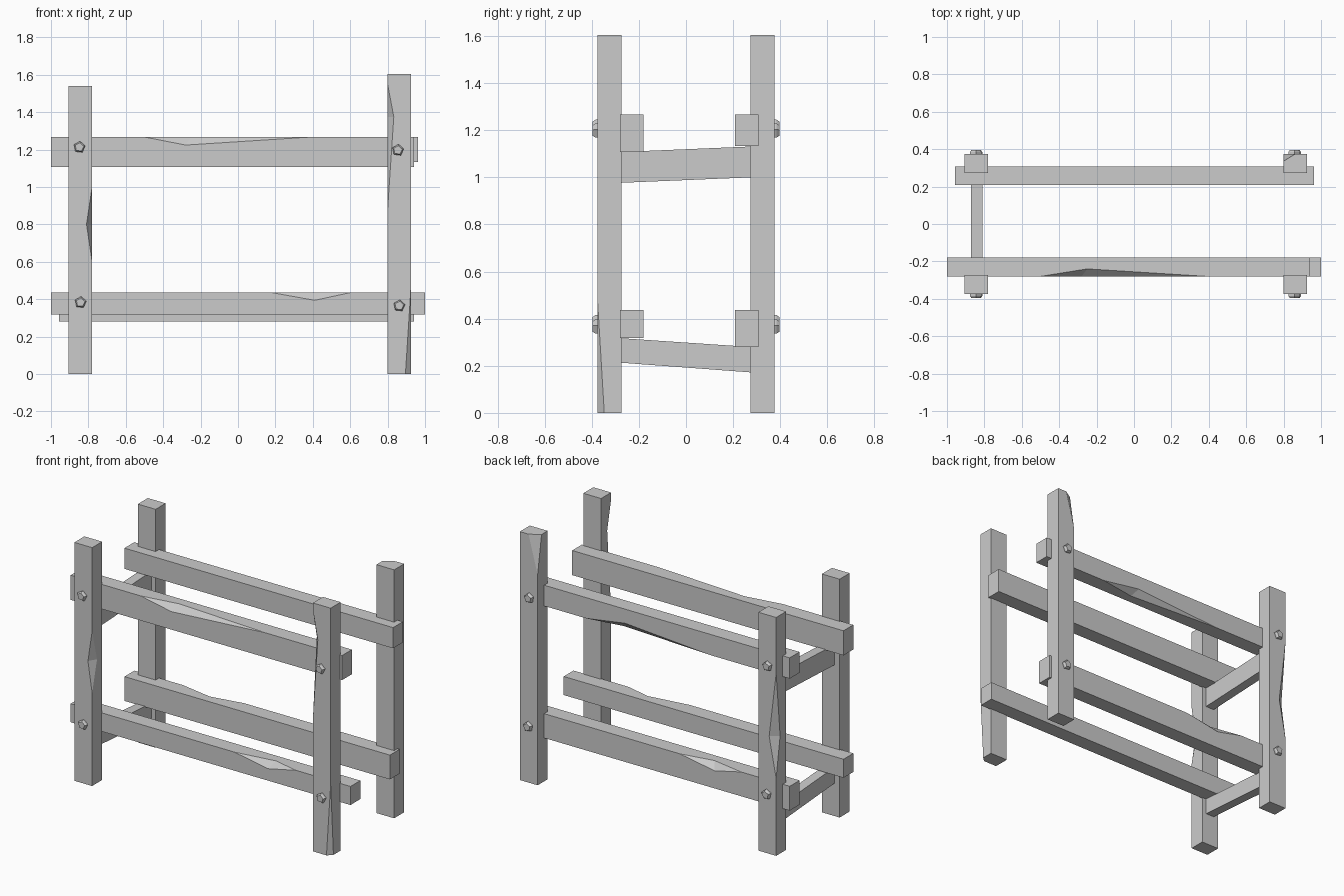
import bpy, bmesh, math
from mathutils import Vector, Matrix

if "Cube" in bpy.data.objects:
    bpy.data.objects.remove(bpy.data.objects["Cube"])


def mesh_object(name, points):
    """Convex hull of a few points as an object."""
    bm = bmesh.new()
    for p in points:
        bm.verts.new(p)
    bmesh.ops.convex_hull(bm, input=bm.verts[:])
    bmesh.ops.dissolve_limit(bm, angle_limit=0.01, verts=bm.verts[:], edges=bm.edges[:])
    bmesh.ops.recalc_face_normals(bm, faces=bm.faces[:])
    me = bpy.data.meshes.new(name)
    bm.to_mesh(me)
    bm.free()
    ob = bpy.data.objects.new(name, me)
    bpy.context.collection.objects.link(ob)
    return ob


def beam(name, x, y, z, chips=()):
    """Box from axis ranges, with splintered notches cut out of its edges."""
    ob = mesh_object(name, [(a, b, c) for a in x for b in y for c in z])
    for chip in chips:
        pts = [Vector(p) for p in chip]        # edge start, edge end, two inner points
        mid = (pts[2] + pts[3]) / 2
        cutter = mesh_object("chip_cutter", [mid + (p - mid) * 1.5 for p in pts])
        cutter.hide_render = True
        mod = ob.modifiers.new("chip", 'BOOLEAN')
        mod.operation, mod.solver, mod.object = 'DIFFERENCE', 'EXACT', cutter
        bpy.context.view_layer.objects.active = ob
        bpy.ops.object.modifier_apply(modifier=mod.name)
        bpy.data.objects.remove(cutter)
    return ob


def post_chip(x, y, z0, z1, zm, dx, dy):
    return [(x, y, z0), (x, y, z1), (x + dx, y, zm), (x, y + dy, zm)]


def rail_chip(y, z, x0, x1, xm, dy, dz):
    return [(x0, y, z), (x1, y, z), (xm, y, z + dz), (xm + 0.03, y + dy, z)]


# Corner posts
L, R = (-0.907, -0.78), (0.798, 0.925)
F, B = (-0.375, -0.273), (0.273, 0.375)
beam("front_left_post", L, F, (0, 1.54),
     [post_chip(-0.78, -0.375, 0.6, 1.0, 0.8, -0.03, 0.05)])
beam("front_right_post", R, F, (0, 1.605),
     [post_chip(0.798, -0.375, 0.85, 1.56, 1.375, 0.035, 0.04),
      post_chip(0.925, -0.375, 0.47, -0.4, 0, -0.03, 0.028)])
beam("back_left_post", L, B, (0, 1.54),
     [post_chip(-0.907, 0.375, 0.5, 1.18, 0.76, 0.05, -0.04)])
beam("back_right_post", R, B, (0, 1.605),
     [post_chip(0.798, 0.375, 1.36, 1.85, 1.605, 0.065, -0.04)])

# Long rails on the inner side of the posts
RF, RB = (-0.28, -0.18), (0.208, 0.308)
beam("front_upper_rail", (-1.0, 0.94), RF, (1.108, 1.267),
     [rail_chip(-0.28, 1.267, -0.5, 0.39, -0.28, 0.04, -0.043)])
beam("front_lower_rail", (-1.0, 1.0), RF, (0.317, 0.437),
     [rail_chip(-0.28, 0.437, 0.17, 0.61, 0.41, 0.04, -0.043)])
beam("back_upper_rail", (-0.957, 0.963), RB, (1.133, 1.267),
     [rail_chip(0.308, 1.133, -0.39, 0.5, 0.22, -0.04, 0.043)])
beam("back_lower_rail", (-0.957, 0.94), RB, (0.28, 0.437),
     [rail_chip(0.308, 0.437, -0.61, -0.17, -0.42, -0.04, -0.043)])

# Slanted braces joining front and back on the left side
for name, (f0, f1), (b0, b1) in (("upper_brace", (0.977, 1.108), (1.0, 1.131)),
                                 ("lower_brace", (0.213, 0.317), (0.172, 0.28))):
    mesh_object(name, [(x, y, z) for x in (-0.872, -0.81)
                       for y, z in ((-0.275, f0), (-0.275, f1), (0.275, b0), (0.275, b1))])

# Five-sided bolt heads
for x, z in ((-0.848, 1.213), (0.855, 1.197), (-0.842, 0.383), (0.862, 0.365)):
    for side, s in (("front", -1), ("back", 1)):
        pts = []
        for r, y in ((0.032, 0.36), (0.032, 0.385), (0.024, 0.396)):
            for i in range(5):
                a = math.tau * i / 5 + 0.2
                pts.append((x + r * math.cos(a), s * y, z + r * math.sin(a)))
        mesh_object(side + "_bolt", pts)
